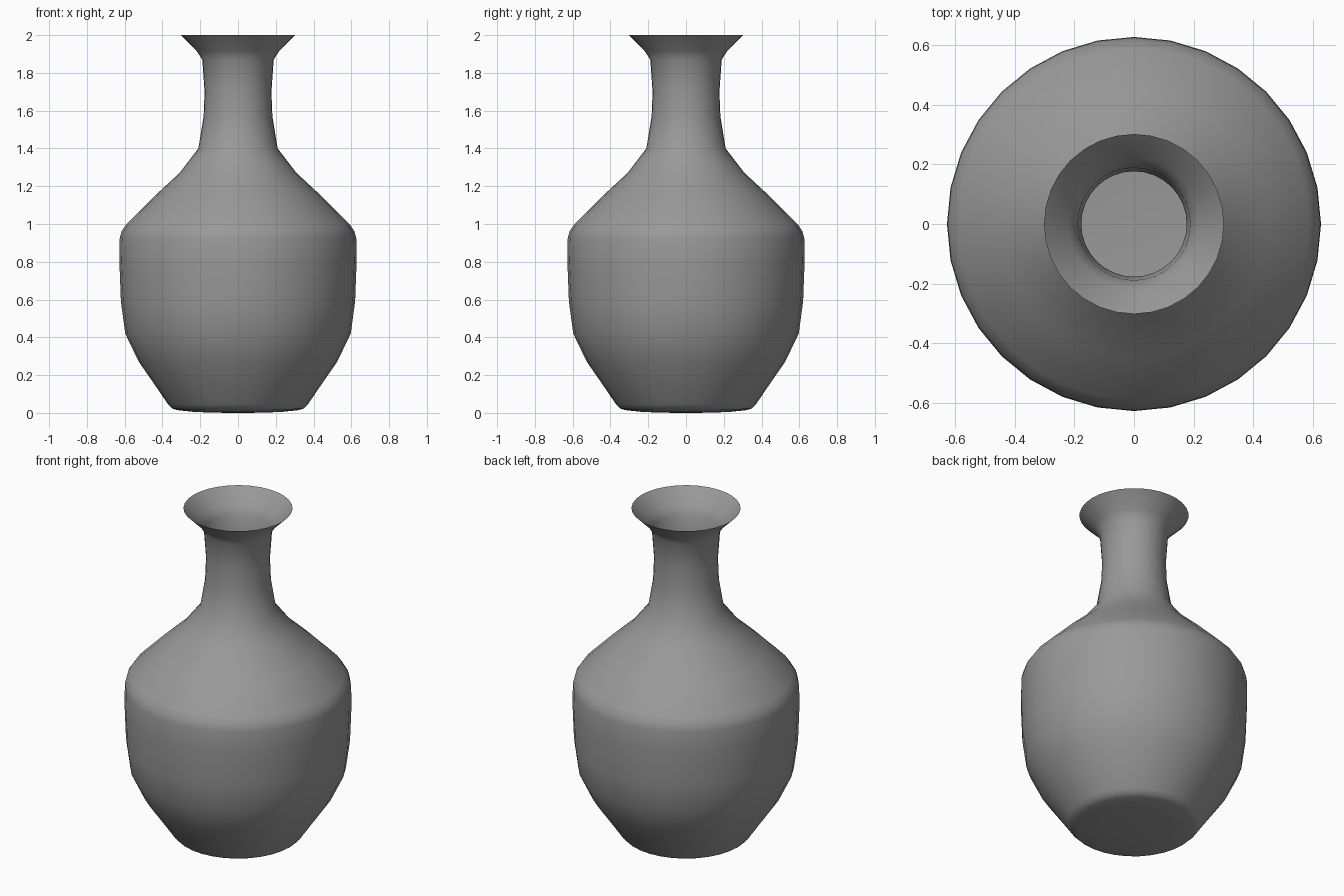
import bpy, bmesh, math

if "Cube" in bpy.data.objects:
    bpy.data.objects.remove(bpy.data.objects["Cube"])

SEGMENTS = 32
# Vase profile (radius, height), from the base up to the thin open rim
PROFILE = [
    (0.0, 0.0), (0.12, 0.001), (0.23, 0.005), (0.325, 0.015), (0.35, 0.024), (0.37, 0.045),
    (0.445, 0.155), (0.525, 0.27), (0.597, 0.42), (0.62, 0.59), (0.628, 0.80),
    (0.626, 0.925), (0.617, 0.96), (0.59, 1.0), (0.445, 1.145), (0.31, 1.27),
    (0.21, 1.40), (0.182, 1.57), (0.177, 1.70), (0.189, 1.87), (0.219, 1.917),
    (0.302, 2.0),
]

# Lathe the profile around z
bm = bmesh.new()
verts = [bm.verts.new((r, 0, z)) for r, z in PROFILE]
edges = [bm.edges.new(pair) for pair in zip(verts, verts[1:])]
bmesh.ops.spin(bm, geom=verts + edges, cent=(0, 0, 0), axis=(0, 0, 1),
               angle=math.tau, steps=SEGMENTS)
bmesh.ops.remove_doubles(bm, verts=bm.verts, dist=0.0005)
bmesh.ops.recalc_face_normals(bm, faces=bm.faces)

# Make sure the normals point outward on the open shell
side = max(bm.faces, key=lambda f: f.calc_center_median().xy.length)
if side.normal.dot(side.calc_center_median()) < 0:
    bmesh.ops.reverse_faces(bm, faces=bm.faces)
for f in bm.faces:
    f.smooth = True

mesh = bpy.data.meshes.new("vase")
bm.to_mesh(mesh)
bm.free()
vase = bpy.data.objects.new("vase", mesh)
bpy.context.collection.objects.link(vase)

# Dark grey glaze
glaze = bpy.data.materials.new("dark_grey_glaze")
glaze.diffuse_color = (0.32, 0.32, 0.32, 1)
glaze.use_nodes = True
glaze.node_tree.nodes["Principled BSDF"].inputs["Base Color"].default_value = glaze.diffuse_color
mesh.materials.append(glaze)
